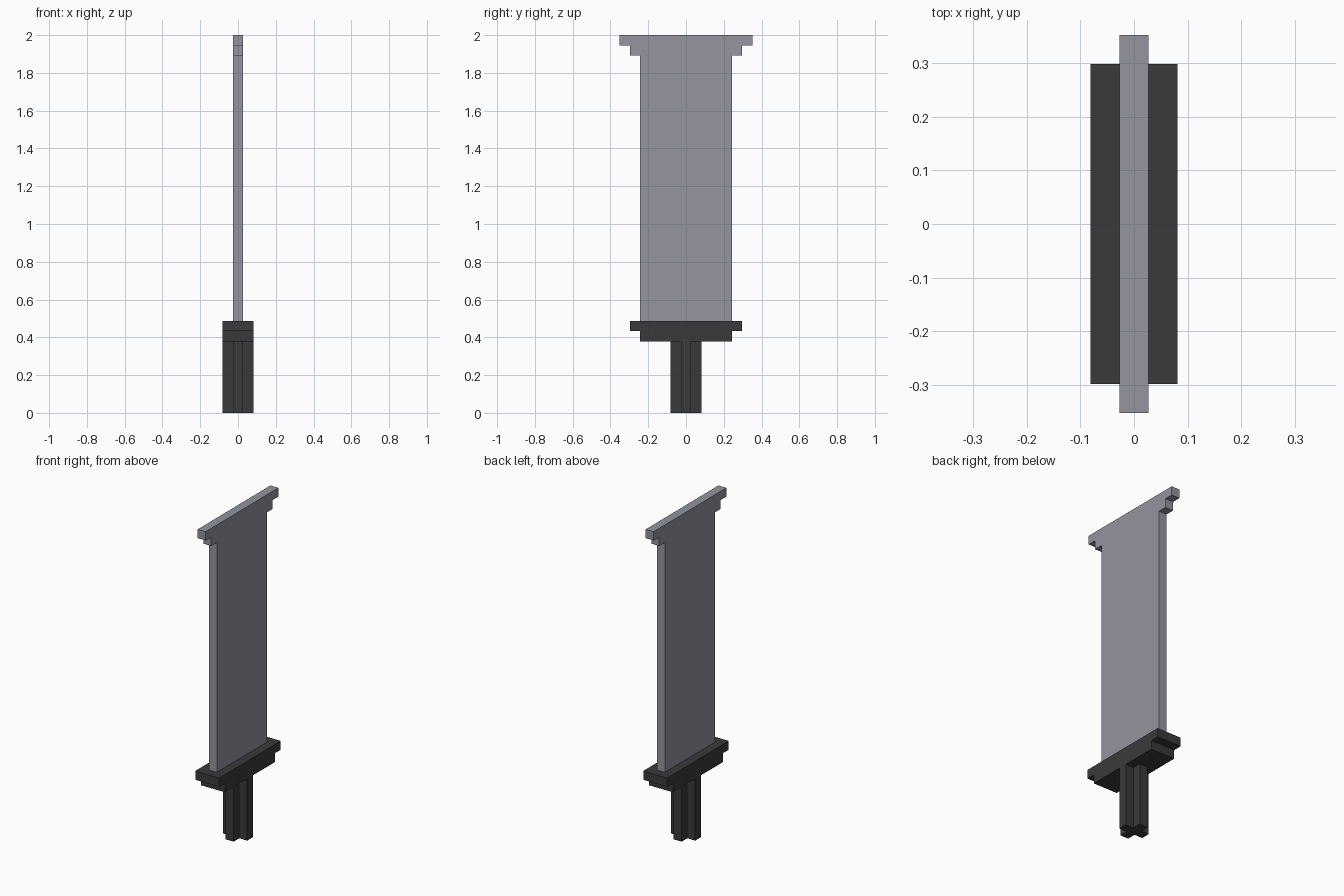
import bpy, bmesh
from mathutils import Vector

if "Cube" in bpy.data.objects:
    bpy.data.objects.remove(bpy.data.objects["Cube"], do_unlink=True)

U = 2 / 37  # one block of the grid the sword is built on


def material(name, rgb):
    m = bpy.data.materials.new(name)
    m.use_nodes = True
    m.diffuse_color = (*rgb, 1)
    m.node_tree.nodes["Principled BSDF"].inputs["Base Color"].default_value = (*rgb, 1)
    return m


def extrude(name, outline, depth, mat):
    """Extrude a closed outline (points in blocks) along the depth vector."""
    bm = bmesh.new()
    face = bm.faces.new([bm.verts.new(Vector(p) * U) for p in outline])
    out = bmesh.ops.extrude_face_region(bm, geom=[face])
    moved = [g for g in out["geom"] if isinstance(g, bmesh.types.BMVert)]
    bmesh.ops.translate(bm, verts=moved, vec=Vector(depth) * U)
    bmesh.ops.recalc_face_normals(bm, faces=bm.faces)
    mesh = bpy.data.meshes.new(name)
    bm.to_mesh(mesh)
    bm.free()
    mesh.materials.append(mat)
    obj = bpy.data.objects.new(name, mesh)
    bpy.context.collection.objects.link(obj)
    return obj


def stepped_plate(name, half, thickness, mat):
    """Mirror a half outline of (y, z) points and give it thickness along x."""
    x = -thickness / 2
    outline = [(x, y, z) for y, z in half] + [(x, -y, z) for y, z in reversed(half)]
    return extrude(name, outline, (thickness, 0, 0), mat)


steel = material("steel grey", (0.292, 0.300, 0.342))
charcoal = material("charcoal", (0.042, 0.042, 0.042))

# Blade with two steps flaring out at the tip
stepped_plate("blade", [(4.5, 9), (4.5, 35), (5.5, 35), (5.5, 36), (6.5, 36), (6.5, 37)], 1, steel)

# Guard with one step
stepped_plate("guard", [(4.5, 7), (4.5, 8), (5.5, 8), (5.5, 9)], 3, charcoal)

# Grip with a cross-shaped section: one arm turned four times
cross = []
x, y = (1.5, 0.5, 0.5), (0.5, 0.5, 1.5)
for turn in range(4):
    for a, b in ((1.5, -0.5), (1.5, 0.5), (0.5, 0.5)):
        for _ in range(turn):
            a, b = -b, a
        cross.append((a, b, 0))
extrude("grip", cross, (0, 0, 7), charcoal)
